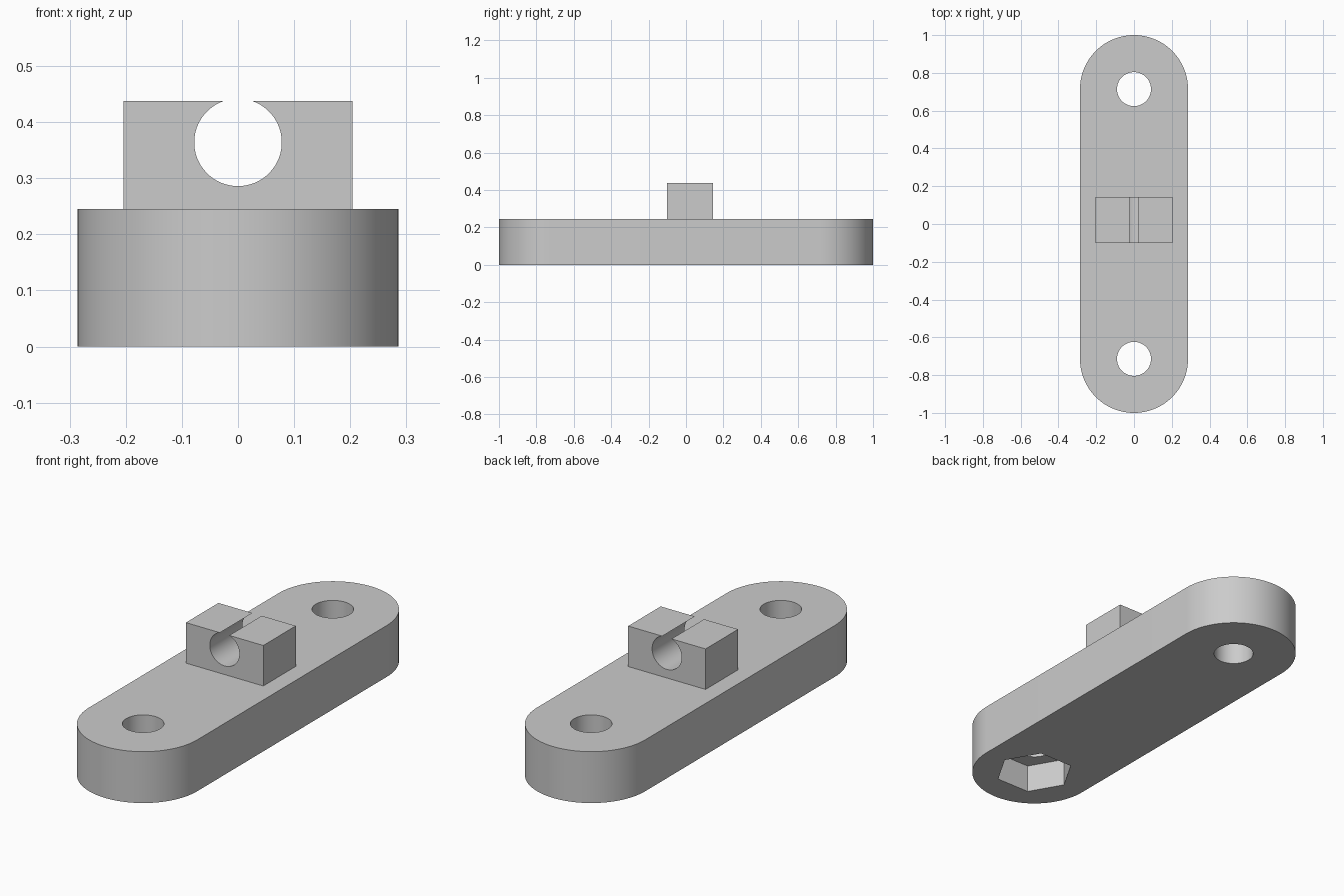
import bpy
import bmesh
from math import pi, sin, cos, asin, radians
from mathutils import Vector

if "Cube" in bpy.data.objects:
    bpy.data.objects.remove(bpy.data.objects["Cube"], do_unlink=True)

# Main dimensions
END_RADIUS = 0.286
HOLE_Y = 1 - END_RADIUS
PLATE_TOP = 0.245
BLOCK_TOP = 0.438
BLOCK_HALF = 0.204
BORE_Z, BORE_RADIUS = 0.364, 0.078

grey = bpy.data.materials.new("light_grey")
grey.use_nodes = True
colour = (0.6, 0.6, 0.6, 1)
grey.diffuse_color = colour
grey.node_tree.nodes["Principled BSDF"].inputs["Base Color"].default_value = colour


def arc(cx, cy, radius, start, end, steps):
    """Points along an arc, both ends included."""
    angles = [start + (end - start) * i / steps for i in range(steps + 1)]
    return [(cx + radius * cos(a), cy + radius * sin(a)) for a in angles]


def prism(name, points, to_3d, offset):
    """Extrude a closed outline into a solid object."""
    bm = bmesh.new()
    face = bm.faces.new([bm.verts.new(to_3d(p)) for p in points])
    grown = bmesh.ops.extrude_face_region(bm, geom=[face], use_keep_orig=True)
    moved = [v for v in grown["geom"] if isinstance(v, bmesh.types.BMVert)]
    bmesh.ops.translate(bm, verts=moved, vec=Vector(offset))
    bmesh.ops.recalc_face_normals(bm, faces=bm.faces)
    mesh = bpy.data.meshes.new(name)
    bm.to_mesh(mesh)
    bm.free()
    obj = bpy.data.objects.new(name, mesh)
    bpy.context.collection.objects.link(obj)
    mesh.materials.append(grey)
    return obj


def activate(obj):
    bpy.ops.object.select_all(action="DESELECT")
    obj.select_set(True)
    bpy.context.view_layer.objects.active = obj


def cut(target, cutter):
    """Subtract the cutter and discard it."""
    cutter.hide_render = True
    mod = target.modifiers.new("cut", "BOOLEAN")
    mod.operation = "DIFFERENCE"
    mod.solver = "EXACT"
    mod.object = cutter
    activate(target)
    bpy.ops.object.modifier_apply(modifier=mod.name)
    bpy.data.objects.remove(cutter, do_unlink=True)


def upright(z):
    return lambda p: (p[0], p[1], z)


# Rounded base plate
outline = arc(0, HOLE_Y, END_RADIUS, 0, pi, 48)
outline += arc(0, -HOLE_Y, END_RADIUS, pi, 2 * pi, 48)
plate = prism("base_plate", outline, upright(0), (0, 0, PLATE_TOP))

# Screw hole at each end
for side in (-1, 1):
    circle = arc(0, side * HOLE_Y, 0.09, 0, 2 * pi, 48)[:-1]
    cut(plate, prism("screw_hole_cutter", circle, upright(-0.1), (0, 0, 0.5)))

# Hexagonal nut pocket under the front end
hexagon = arc(0, -HOLE_Y, 0.178, 0, 2 * pi, 6)[:-1]
cut(plate, prism("nut_pocket_cutter", hexagon, upright(-0.1), (0, 0, 0.235)))

# Clip block with an open-topped round channel along y
lip = asin((BLOCK_TOP - BORE_Z) / BORE_RADIUS)
profile = [(-BLOCK_HALF, BLOCK_TOP), (-BLOCK_HALF, PLATE_TOP),
           (BLOCK_HALF, PLATE_TOP), (BLOCK_HALF, BLOCK_TOP)]
profile += arc(0, BORE_Z, BORE_RADIUS, lip, -pi - lip, 56)
block = prism("clip_block", profile, lambda p: (p[0], -0.101, p[1]), (0, 0.245, 0))

for part in (plate, block):
    activate(part)
    bpy.ops.object.shade_smooth_by_angle(angle=radians(30))
